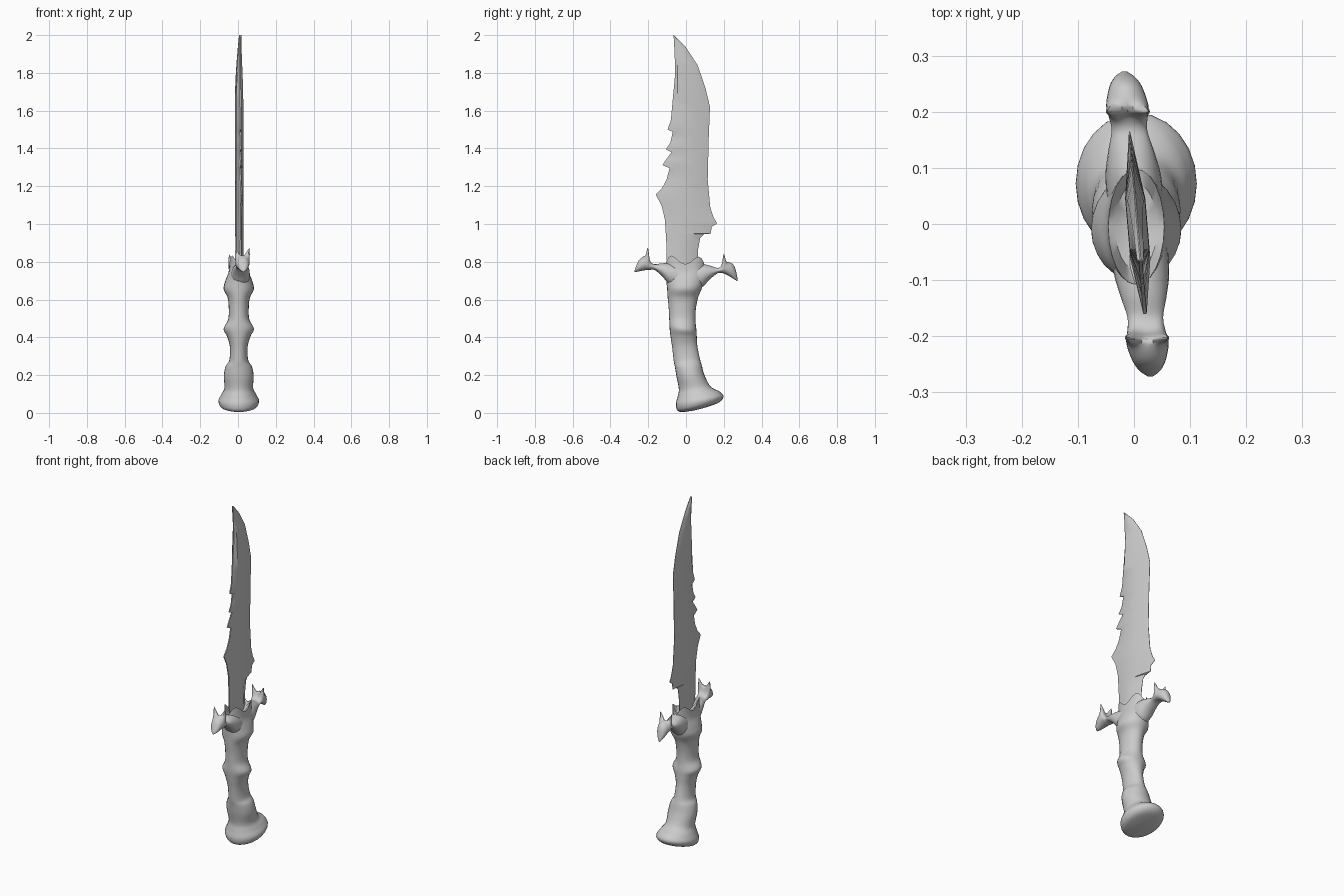
import bpy, math
from mathutils import Vector

SEG = 24
grey = bpy.data.materials.new("plain grey")
grey.diffuse_color = (0.6, 0.6, 0.6, 1)


def twist(y):
    # guard and blade are turned slightly about the vertical
    return 0.006 - 0.085 * y


def spline(rows, steps=5):
    # Catmull-Rom interpolation of section parameters
    out = []
    for i in range(len(rows) - 1):
        a, b, c, d = (rows[max(0, min(len(rows) - 1, i + k))] for k in (-1, 0, 1, 2))
        for s in range(steps):
            t = s / steps
            out.append([0.5 * (2 * q + (r - p) * t + (2 * p - 5 * q + 4 * r - u) * t * t
                               + (3 * q - p - 3 * r + u) * t ** 3)
                        for p, q, r, u in zip(a, b, c, d)])
    return out + [list(rows[-1])]


def loft(name, rings, angle=40):
    n = len(rings[0])
    verts = [p for r in rings for p in r]
    faces = [(i * n + j, i * n + (j + 1) % n, (i + 1) * n + (j + 1) % n, (i + 1) * n + j)
             for i in range(len(rings) - 1) for j in range(n)]
    faces += [tuple(reversed(range(n))), tuple(range(len(verts) - n, len(verts)))]
    me = bpy.data.meshes.new(name)
    me.from_pydata(verts, [], faces)
    ob = bpy.data.objects.new(name, me)
    bpy.context.collection.objects.link(ob)
    me.materials.append(grey)
    bpy.ops.object.select_all(action='DESELECT')
    ob.select_set(True)
    bpy.context.view_layer.objects.active = ob
    bpy.ops.object.mode_set(mode='EDIT')
    bpy.ops.mesh.select_all(action='SELECT')
    bpy.ops.mesh.remove_doubles(threshold=0.0002)
    bpy.ops.mesh.normals_make_consistent(inside=False)
    bpy.ops.object.mode_set(mode='OBJECT')
    bpy.ops.object.shade_smooth_by_angle(angle=math.radians(angle))
    return ob


# Grip and pommel: (back y, back z, front y, front z, half width, crown height)
grip = [(0.04, 0.012, 0.11, 0.030, 0.035, 0), (-0.035, 0.006, 0.175, 0.055, 0.090, 0),
        (-0.054, 0.040, 0.198, 0.085, 0.108, 0), (-0.045, 0.085, 0.180, 0.112, 0.092, 0),
        (-0.038, 0.125, 0.130, 0.140, 0.076, 0), (-0.050, 0.190, 0.098, 0.200, 0.079, 0),
        (-0.058, 0.240, 0.084, 0.250, 0.070, 0), (-0.065, 0.275, 0.074, 0.285, 0.050, 0),
        (-0.073, 0.345, 0.060, 0.355, 0.047, 0), (-0.082, 0.405, 0.057, 0.405, 0.062, 0),
        (-0.087, 0.450, 0.055, 0.440, 0.080, 0), (-0.089, 0.500, 0.050, 0.490, 0.056, 0),
        (-0.092, 0.560, 0.052, 0.550, 0.053, 0), (-0.097, 0.610, 0.064, 0.610, 0.059, 0),
        (-0.100, 0.655, 0.082, 0.655, 0.080, 0), (-0.104, 0.700, 0.094, 0.700, 0.071, 0),
        (-0.108, 0.755, 0.097, 0.750, 0.054, 0.008), (-0.108, 0.812, 0.098, 0.805, 0.050, 0.022)]
rings = []
for yl, zl, yr, zr, hx, crown in spline(grip):
    a, b = Vector((0, yl, zl)), Vector((0, yr, zr))
    ring = []
    for k in range(SEG):
        t = 2 * math.pi * k / SEG
        p = (a + b) / 2 + (b - a) / 2 * math.cos(t)
        p.x = hx * math.sin(t) + 0.004
        p.z -= crown * math.cos(4 * t)      # four crown points round the blade
        ring.append(p)
    rings.append(ring)
# hollow top inside the crown points
mid = sum(rings[-1], Vector()) / SEG
for f, z in ((0.75, 0.785), (0.3, 0.775)):
    rings.append([Vector((mid.x + (p.x - mid.x) * f, mid.y + (p.y - mid.y) * f, z))
                  for p in rings[-1]])
loft("grip_and_pommel", rings)

# Guard arms: (distance out, bottom z, top z, half width, horn)
back_arm = [(0.0, 0.650, 0.775, 0.050, 0), (0.08, 0.675, 0.790, 0.050, 0),
            (0.125, 0.722, 0.792, 0.042, 0), (0.165, 0.756, 0.787, 0.032, 0),
            (0.190, 0.757, 0.800, 0.034, 0.2), (0.202, 0.756, 0.825, 0.037, 1),
            (0.218, 0.755, 0.832, 0.037, 0.1), (0.245, 0.750, 0.813, 0.029, 0),
            (0.262, 0.747, 0.782, 0.018, 0), (0.272, 0.746, 0.755, 0.004, 0)]
front_arm = [(0.0, 0.640, 0.775, 0.050, 0), (0.08, 0.662, 0.788, 0.050, 0),
             (0.125, 0.706, 0.780, 0.042, 0), (0.165, 0.738, 0.768, 0.032, 0),
             (0.188, 0.741, 0.776, 0.034, 0.2), (0.200, 0.738, 0.790, 0.037, 1),
             (0.216, 0.731, 0.800, 0.037, 0.1), (0.245, 0.714, 0.790, 0.029, 0),
             (0.262, 0.703, 0.762, 0.018, 0), (0.272, 0.698, 0.715, 0.004, 0)]
for name, side, rows in (("guard_arm_back", -1, back_arm), ("guard_arm_front", 1, front_arm)):
    rings = []
    for s, zb, zt, hx, horn in spline(rows):
        y, horn, ring = side * s, max(0, horn), []
        for k in range(SEG):
            t = 2 * math.pi * k / SEG
            near = min(abs(t - math.pi / 4), abs(t - 3 * math.pi / 4))
            w = max(0, 1 - near / 0.6) * horn
            ring.append(Vector((twist(y) + hx * math.cos(t) * (1 + 0.4 * w), y,
                                (zb + zt) / 2 + (zt - zb) / 2 * math.sin(t) + 0.058 * w)))
        rings.append(ring)
    loft(name, rings)

# Blade edges as (y, z): toothed spine and curved cutting edge
spine = [(-0.10, 0.74), (-0.105, 0.92), (-0.112, 1.025), (-0.13, 1.10), (-0.16, 1.155),
         (-0.127, 1.19), (-0.103, 1.235), (-0.087, 1.295), (-0.125, 1.312), (-0.103, 1.345),
         (-0.076, 1.38), (-0.106, 1.395), (-0.083, 1.43), (-0.07, 1.488), (-0.098, 1.50),
         (-0.08, 1.55), (-0.07, 1.66), (-0.058, 1.79), (-0.06, 1.90), (-0.066, 2.0)]
edge = [(0.06, 0.74), (0.064, 0.865), (0.075, 0.925), (0.095, 0.946), (0.132, 0.949),
        (0.135, 0.985), (0.165, 1.003), (0.146, 1.035), (0.128, 1.09), (0.115, 1.235),
        (0.12, 1.45), (0.127, 1.62), (0.103, 1.72), (0.062, 1.84), (0.0, 1.935), (-0.064, 2.0)]


def at(line, z):
    for (y0, z0), (y1, z1) in zip(line, line[1:]):
        if z <= z1:
            return y0 + (y1 - y0) * (z - z0) / (z1 - z0)
    return line[-1][0]


rings = []
for z in sorted({p[1] for p in spine + edge}):
    l, r = at(spine, z), at(edge, z)
    a = min(-0.045, l + 0.35 * (r - l))
    b = min(0.045, l + 0.72 * (r - l))
    h = 0.018 if z < 1.7 else 0.018 - 0.04 * (z - 1.7)
    rings.append([Vector((twist(y) + x, y, z)) for y, x in
                  ((l, -0.003), (a, -h), (b, -h), (r, -0.001),
                   (r, 0.001), (b, h), (a, h), (l, 0.003))])
loft("blade", rings, 30)
